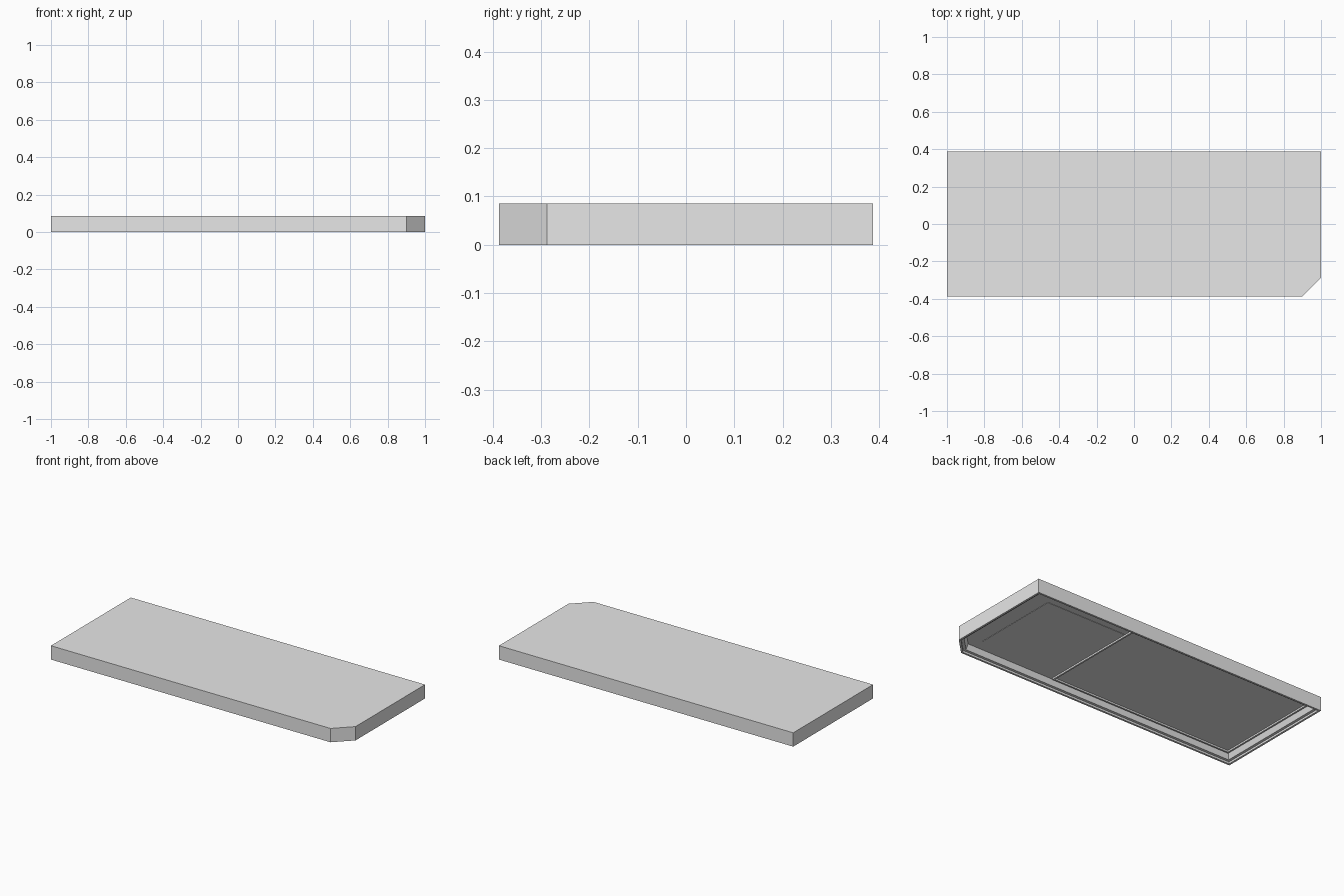
import bpy, bmesh, math

default = bpy.data.objects.get("Cube")
if default:
    bpy.data.objects.remove(default, do_unlink=True)

HALF_X, HALF_Y, HEIGHT = 1.0, 0.3875, 0.085
CUT = 0.1          # clipped corner
CEILING = 0.045    # depth of the hollow underside

grey = bpy.data.materials.new("plain_grey")
grey.use_nodes = True
grey.diffuse_color = (0.8, 0.8, 0.8, 1)
grey.node_tree.nodes["Principled BSDF"].inputs["Base Color"].default_value = (0.8, 0.8, 0.8, 1)


def finish(name, bm):
    bmesh.ops.recalc_face_normals(bm, faces=bm.faces)
    mesh = bpy.data.meshes.new(name)
    bm.to_mesh(mesh)
    bm.free()
    mesh.materials.append(grey)
    obj = bpy.data.objects.new(name, mesh)
    bpy.context.collection.objects.link(obj)
    return obj


def outline(inset):
    """Rectangle with one clipped corner, shrunk evenly."""
    x, y = HALF_X - inset, HALF_Y - inset
    c = CUT - inset * (2 - math.sqrt(2))
    return [(-x, -y), (x - c, -y), (x, -y + c), (x, y), (-x, y)]


def box(name, x0, x1, y0, y1, z0, z1):
    bm = bmesh.new()
    bmesh.ops.create_cube(bm, size=1)
    for v in bm.verts:
        v.co.x = x1 if v.co.x > 0 else x0
        v.co.y = y1 if v.co.y > 0 else y0
        v.co.z = z1 if v.co.z > 0 else z0
    return finish(name, bm)


# Shell: flat top, upright sides, stepped rim and sloped hollow underneath
bm = bmesh.new()
steps = [(0, HEIGHT), (0, 0), (0.012, 0), (0.012, 0.012), (0.028, 0.012), (0.04, CEILING)]
rings = [[bm.verts.new((x, y, z)) for x, y in outline(d)] for d, z in steps]
bm.faces.new(rings[0])
bm.faces.new(rings[-1])
for upper, lower in zip(rings, rings[1:]):
    for i in range(len(upper)):
        j = (i + 1) % len(upper)
        bm.faces.new((upper[i], upper[j], lower[j], lower[i]))
finish("shell", bm)

# Shallow rib frame around the large underside bay
X0, X1, Y, RIB = -0.95, 0.295, 0.338, 0.01
Z0, Z1 = CEILING - 0.01, CEILING + 0.005
for side, sign in (("front", -1), ("back", 1)):
    a, b = sorted((sign * Y, sign * (Y - RIB)))
    box(side + "_rib", X0, X1, a, b, Z0, Z1)
for side, x in (("end", X0), ("middle", X1 - RIB)):
    box(side + "_rib", x, x + RIB, RIB - Y, Y - RIB, Z0, Z1)

# Thin panel on the small underside bay
box("small_bay_panel", 0.30, 0.842, -0.277, 0.277, CEILING - 0.002, CEILING + 0.005)
